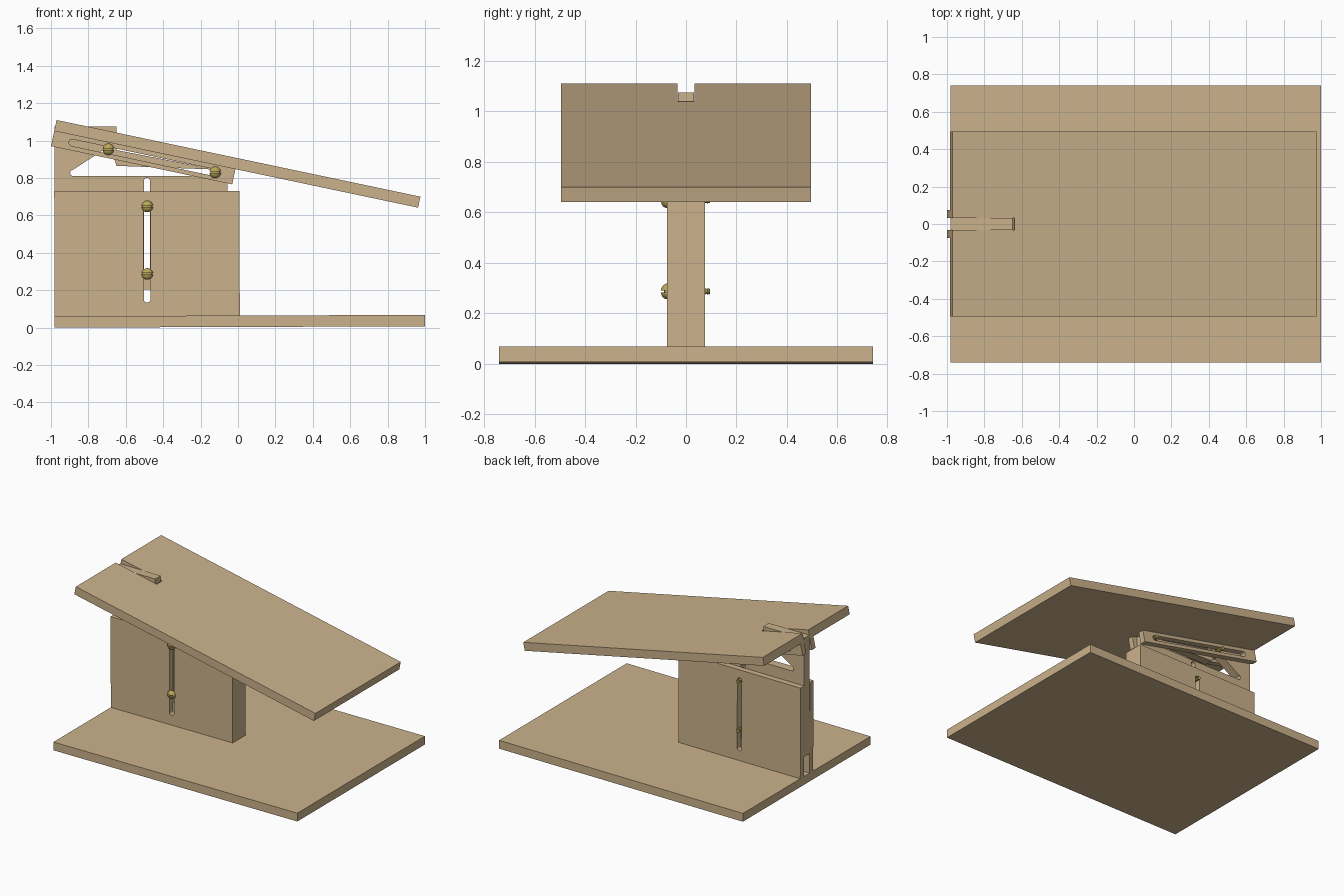
import bpy, bmesh, math
from mathutils import Matrix, Vector

if "Cube" in bpy.data.objects:
    bpy.data.objects.remove(bpy.data.objects["Cube"])


def material(name, rgb):
    m = bpy.data.materials.new(name)
    m.diffuse_color = (*rgb, 1)
    m.use_nodes = True
    m.node_tree.nodes["Principled BSDF"].inputs["Base Color"].default_value = m.diffuse_color
    return m


WOOD = material("light_wood", (0.60, 0.445, 0.262))
BRASS = material("brass", (0.48, 0.38, 0.10))
UPRIGHT = Matrix.Rotation(math.pi / 2, 4, 'X')      # profile xy -> world xz


def arc(cx, cz, r, a0, a1, n=8):
    return [(cx + r * math.cos(math.radians(a0 + (a1 - a0) * i / n)),
             cz + r * math.sin(math.radians(a0 + (a1 - a0) * i / n)))
            for i in range(n + 1)]


def rect(x0, z0, x1, z1):
    return [(x0, z0), (x1, z0), (x1, z1), (x0, z1)]


def slot(p, q, r):
    a = math.degrees(math.atan2(q[1] - p[1], q[0] - p[0]))
    return arc(*q, r, a - 90, a + 90) + arc(*p, r, a + 90, a + 270)


def plate(name, loops, thick, matrix):
    """Extrude a flat outline (first loop) with holes (other loops)."""
    cu = bpy.data.curves.new(name, 'CURVE')
    cu.dimensions = '2D'
    cu.fill_mode = 'BOTH'
    cu.extrude = thick / 2
    for pts in loops:
        sp = cu.splines.new('POLY')
        sp.points.add(len(pts) - 1)
        for p, (x, y) in zip(sp.points, pts):
            p.co = (x, y, 0, 1)
        sp.use_cyclic_u = True
    tmp = bpy.data.objects.new(name + "_curve", cu)
    bpy.context.collection.objects.link(tmp)
    dg = bpy.context.evaluated_depsgraph_get()
    me = bpy.data.meshes.new_from_object(tmp.evaluated_get(dg))
    bpy.data.objects.remove(tmp)
    bm = bmesh.new()
    bm.from_mesh(me)
    bmesh.ops.remove_doubles(bm, verts=bm.verts, dist=1e-5)
    bmesh.ops.recalc_face_normals(bm, faces=bm.faces)
    bm.transform(matrix)
    for f in bm.faces:
        f.smooth = False
    bm.to_mesh(me)
    bm.free()
    me.name = name
    me.materials.clear()
    me.materials.append(WOOD)
    ob = bpy.data.objects.new(name, me)
    bpy.context.collection.objects.link(ob)
    return ob


def at_y(y):
    return Matrix.Translation((0, y, 0))


# the whole foot leans very slightly
pivot = Matrix.Translation((-0.98, 0, 0))
LEAN = pivot @ Matrix.Rotation(-0.0035, 4, 'Y') @ pivot.inverted()

# base board
plate("base_board", [rect(-0.98, 0, 1.0, 0.061)], 1.48, LEAN @ UPRIGHT)

# column: two slotted cheeks and a closing spacer
for side, y in (("front", -0.054), ("back", 0.054)):
    plate("column_cheek_" + side,
          [rect(-0.98, 0.061, 0.01, 0.727), slot((-0.485, 0.15), (-0.485, 0.65), 0.018)],
          0.042, LEAN @ at_y(y) @ UPRIGHT)
plate("column_spacer", [rect(-0.05, 0.061, 0.01, 0.727)], 0.066, LEAN @ UPRIGHT)

# sliding centre board with height slot and T-shaped tilt slot
outline = [(-0.98, 0.205), (-0.055, 0.205), (-0.055, 0.865), (-0.65, 0.865),
           (-0.65, 1.075), (-0.98, 1.075)]
tee = (arc(-0.88, 0.8275, 0.0175, 90, 270) + arc(-0.115, 0.8275, 0.0175, -90, 90)
       + arc(-0.695, 0.955, 0.016, 0, 180))
plate("sliding_board", [outline, slot((-0.487, 0.285), (-0.487, 0.785), 0.016), tee],
      0.064, UPRIGHT)

# tilted top board with a notch for the sliding board
TILT = Matrix.Translation((-0.0037, 0, 0.8757)) @ Matrix.Rotation(math.radians(11.9), 4, 'Y')
L, W, N = 0.994, 0.495, 0.033
plate("top_board", [[(-L, -W), (L, -W), (L, W), (-L, W), (-L, N), (-0.655, N),
                     (-0.655, -N), (-L, -N)]], 0.06, TILT)

# slotted rails under the top board
for side, y in (("front", -0.054), ("back", 0.054)):
    plate("tilt_rail_" + side,
          [rect(-L, -0.113, -0.004, -0.03), slot((-0.886, -0.0715), (-0.104, -0.0715), 0.018)],
          0.042, TILT @ at_y(y) @ UPRIGHT)


# brass bolts: slotted dome head and threaded shank
def bolt_mesh():
    bm = bmesh.new()

    def dome(r, depth, gap, sign):
        b = bmesh.new()
        bmesh.ops.create_uvsphere(b, u_segments=24, v_segments=12, radius=r)
        for co, no in (((0, 0, 0), (0, 1, 0)), ((0, 0, gap * sign), (0, 0, -sign))):
            if no[2] and gap == 0:
                continue
            cut = bmesh.ops.bisect_plane(b, geom=b.verts[:] + b.edges[:] + b.faces[:],
                                         plane_co=co, plane_no=no, clear_outer=True)
            edges = [e for e in cut['geom_cut'] if isinstance(e, bmesh.types.BMEdge)]
            bmesh.ops.edgeloop_fill(b, edges=edges)
        b.transform(Matrix.Translation((0, -0.074, 0)) @ Matrix.Diagonal((1, depth / r, 1, 1)))
        me = bpy.data.meshes.new("dome_part")
        b.to_mesh(me)
        b.free()
        bm.from_mesh(me)
        bpy.data.meshes.remove(me)

    for sign in (-1, 1):
        dome(0.031, 0.026, 0.004, sign)
    dome(0.026, 0.014, 0, 1)

    prof = [(0, -0.074)]
    for i in range(15):
        y = -0.074 + i * 0.0114
        prof += [(0.0125, y), (0.010, y + 0.0057)]
    prof += [(0.0125, 0.096), (0, 0.096)]
    vs = [bm.verts.new((r, y, 0)) for r, y in prof]
    es = [bm.edges.new(p) for p in zip(vs, vs[1:])]
    bmesh.ops.spin(bm, geom=vs + es, cent=(0, 0, 0), axis=(0, 1, 0),
                   angle=math.tau, steps=16)
    bmesh.ops.remove_doubles(bm, verts=bm.verts, dist=1e-5)
    bmesh.ops.recalc_face_normals(bm, faces=bm.faces)
    me = bpy.data.meshes.new("bolt")
    bm.to_mesh(me)
    bm.free()
    me.materials.append(BRASS)
    return me


bolt = bolt_mesh()
for name, x, z in (("column_bolt_low", -0.485, 0.287), ("column_bolt_high", -0.485, 0.648),
                   ("rail_bolt_left", -0.693, 0.953), ("rail_bolt_right", -0.122, 0.83)):
    ob = bpy.data.objects.new(name, bolt)
    ob.location = Vector((x, 0, z))
    bpy.context.collection.objects.link(ob)
    bpy.context.view_layer.objects.active = ob
bpy.ops.object.select_all(action='DESELECT')
ob.select_set(True)
bpy.ops.object.shade_smooth_by_angle(angle=math.radians(30))
